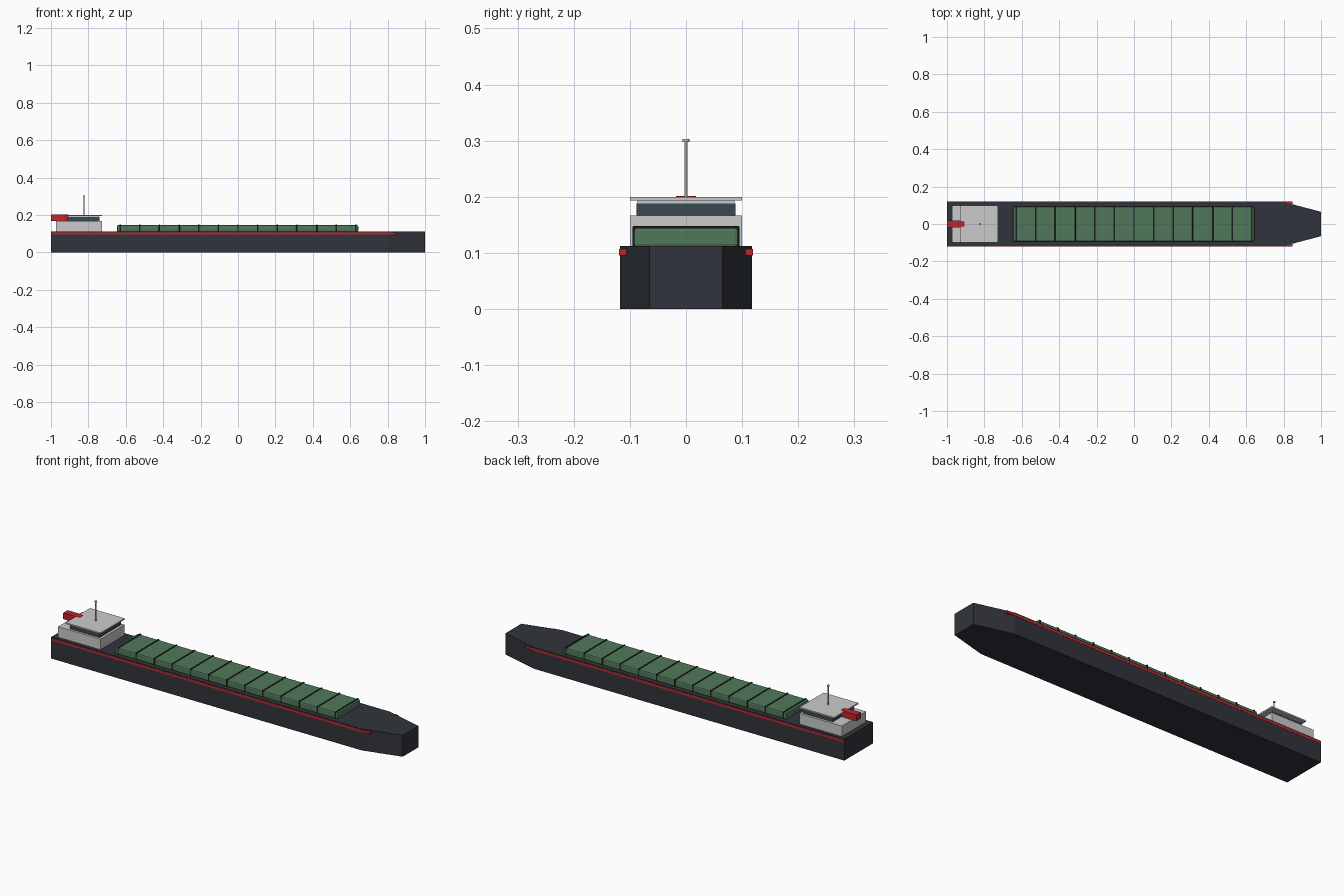
import bpy, bmesh

if "Cube" in bpy.data.objects:
    bpy.data.objects.remove(bpy.data.objects["Cube"])


def mat(name, rgb):
    m = bpy.data.materials.new(name)
    m.diffuse_color = (*rgb, 1)
    m.use_nodes = True
    m.node_tree.nodes["Principled BSDF"].inputs["Base Color"].default_value = m.diffuse_color
    return m


DARK = mat("dark_steel", (0.03, 0.034, 0.043))
BLACK = mat("black_steel", (0.012, 0.014, 0.016))
GREEN = mat("hatch_green", (0.08, 0.19, 0.1))
RED = mat("red_paint", (0.5, 0.02, 0.025))
GLASS = mat("window_tint", (0.04, 0.065, 0.08))


def finish(name, bm, material, bevel=0):
    bmesh.ops.recalc_face_normals(bm, faces=bm.faces)
    me = bpy.data.meshes.new(name)
    bm.to_mesh(me)
    bm.free()
    ob = bpy.data.objects.new(name, me)
    bpy.context.collection.objects.link(ob)
    if material:
        me.materials.append(material)
    if bevel:
        b = ob.modifiers.new("bevel", 'BEVEL')
        b.width = bevel
        b.segments = 2
    return ob


def prism(name, outline, z0, z1, material=None, bevel=0):
    """Extrude a plan outline upwards from z0 to z1."""
    bm = bmesh.new()
    f = bm.faces.new([bm.verts.new((x, y, z0)) for x, y in outline])
    r = bmesh.ops.extrude_face_region(bm, geom=[f])
    for v in r["geom"]:
        if isinstance(v, bmesh.types.BMVert):
            v.co.z = z1
    return finish(name, bm, material, bevel)


def box(name, x, y, z, material=None, bevel=0):
    return prism(name, [(x[0], y[0]), (x[1], y[0]), (x[1], y[1]), (x[0], y[1])],
                 z[0], z[1], material, bevel)


def mirrored(half):
    return half + [(x, -y) for x, y in reversed(half)]


def cylinder(name, x, r, z0, z1, sides=12):
    bpy.ops.mesh.primitive_cylinder_add(vertices=sides, radius=r, depth=z1 - z0,
                                        location=(x, 0, (z0 + z1) / 2))
    ob = bpy.context.object
    ob.name = name
    bpy.ops.object.shade_smooth_by_angle()
    return ob


# Hull with tapered blunt bow, and side rubbing rails
prism("hull", mirrored([(-1, 0.118), (0.8, 0.118), (1, 0.065)]), 0, 0.112, DARK)
for side, s in (("left", 1), ("right", -1)):
    box("rub_rail_" + side, (-1, 0.847), sorted((s * 0.106, s * 0.119)),
        (0.095, 0.107), RED)

# Cargo hatch cover and its dark cross ribs
box("hatch_cover", (-0.647, 0.643), (-0.0935, 0.0935), (0.11, 0.145), GREEN, 0.006)
for i in range(13):
    x = (i - 6) * 0.105
    box(f"hatch_rib_{i}", (x - 0.004, x + 0.004), (-0.095, 0.095), (0.11, 0.148),
        BLACK, 0.002)

# Deckhouse, wheelhouse windows, trim and roof
box("deckhouse", (-0.973, -0.727), (-0.1, 0.1), (0.11, 0.167))
box("wheelhouse_windows", (-0.912, -0.74), (-0.088, 0.088), (0.166, 0.188), GLASS)
box("wheelhouse_trim", (-0.91, -0.742), (-0.086, 0.086), (0.187, 0.194))
box("roof", (-0.928, -0.727), (-0.1, 0.1), (0.193, 0.2))

# Stern lifeboat, narrowing towards its nose
prism("lifeboat", mirrored([(-1, 0.018), (-0.93, 0.018), (-0.906, 0.013)]),
      0.168, 0.201, RED)

# Mast with cap
cylinder("mast", -0.824, 0.003, 0.199, 0.3)
cylinder("mast_cap", -0.824, 0.006, 0.298, 0.303)
